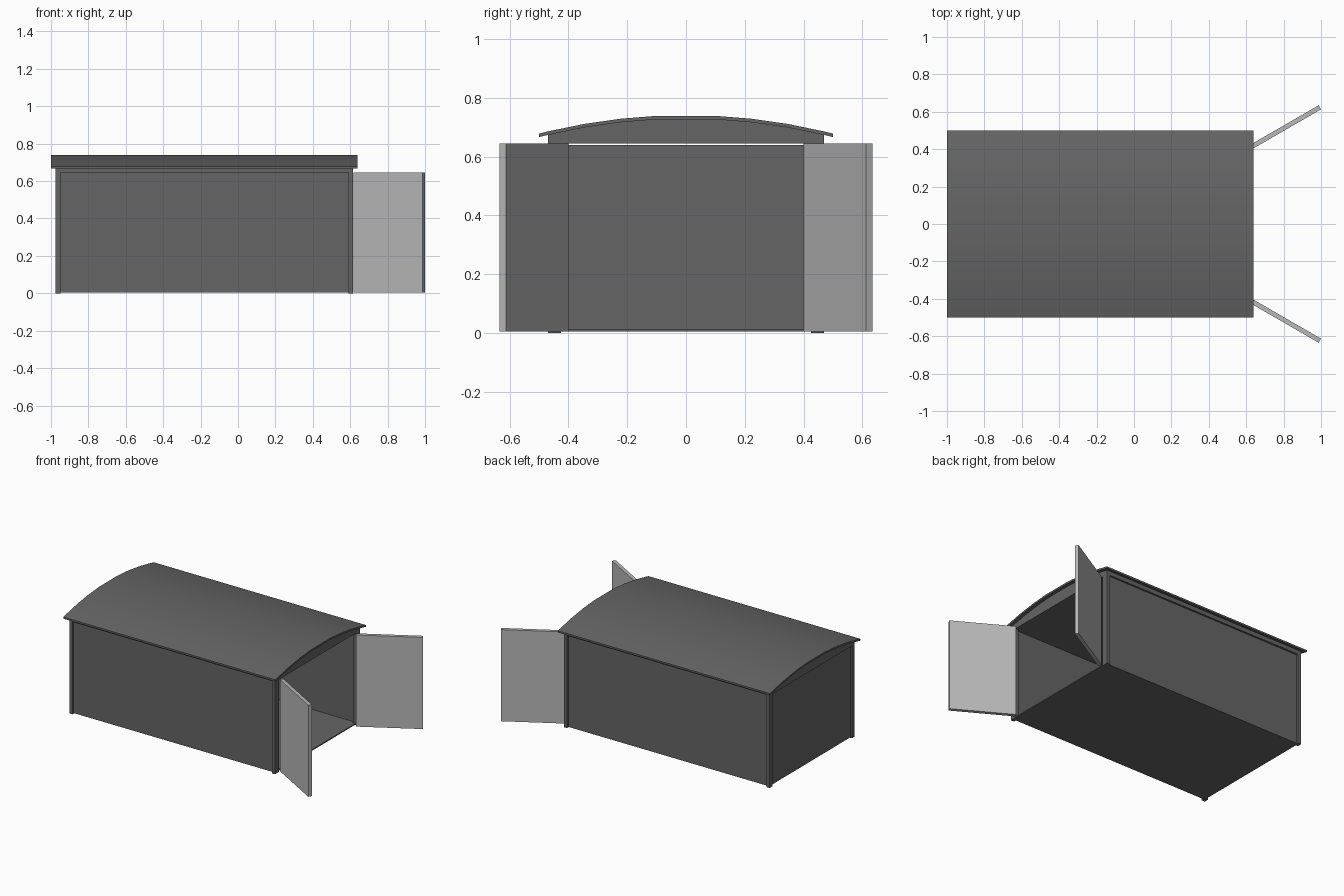
import bpy, bmesh, math
from mathutils import Matrix, Vector

cube = bpy.data.objects.get("Cube")
if cube:
    bpy.data.objects.remove(cube, do_unlink=True)


def material(name, value):
    m = bpy.data.materials.new(name)
    m.use_nodes = True
    col = (value, value, value, 1)
    m.diffuse_color = col
    m.node_tree.nodes["Principled BSDF"].inputs["Base Color"].default_value = col
    return m


dark = material("dark grey", 0.13)
light = material("light grey", 0.48)


def finish(name, bm, mat):
    bmesh.ops.recalc_face_normals(bm, faces=bm.faces)
    mesh = bpy.data.meshes.new(name)
    bm.to_mesh(mesh)
    bm.free()
    mesh.materials.append(mat)
    ob = bpy.data.objects.new(name, mesh)
    bpy.context.collection.objects.link(ob)
    return ob


def box(name, lo, hi, mat=dark):
    lo, hi = Vector(lo), Vector(hi)
    bm = bmesh.new()
    bmesh.ops.create_cube(bm, size=1)
    bmesh.ops.scale(bm, vec=hi - lo, verts=bm.verts)
    bmesh.ops.translate(bm, vec=(lo + hi) / 2, verts=bm.verts)
    return finish(name, bm, mat)


def extrude_x(name, outline, x0, x1, mat=dark):
    """Sweep a (y, z) outline along x."""
    bm = bmesh.new()
    face = bm.faces.new([bm.verts.new((x0, y, z)) for y, z in outline])
    ext = bmesh.ops.extrude_face_region(bm, geom=[face])
    moved = [v for v in ext["geom"] if isinstance(v, bmesh.types.BMVert)]
    bmesh.ops.translate(bm, vec=(x1 - x0, 0, 0), verts=moved)
    return finish(name, bm, mat)


X0, X1, Y = -0.975, 0.615, 0.47      # body extents
WALL_TOP = 0.645
RADIUS, CREST = 2.02, 0.741          # roof curve


def roof_z(y):
    return CREST - RADIUS + math.sqrt(RADIUS ** 2 - y ** 2)


# Curved roof sheet with overhanging eaves
half = [0.1, 0.22, 0.345, 0.47, 0.5]
ys = [-y for y in reversed(half)] + half
top = [(y, roof_z(y)) for y in ys]
under = [(y, z - 0.012) for y, z in reversed(top)]
roof = extrude_x("roof", top + under, -1.0, 0.64)

# Ceiling block whose ends form the gables
gable = [(y, roof_z(y) - 0.011) for y in ys[1:-1]]
extrude_x("gable_block", gable + [(Y, WALL_TOP), (-Y, WALL_TOP)], X0, X1)

# Floor and closed end wall
box("floor", (X0 + 0.012, -0.455, 0.004), (X1 - 0.005, 0.455, 0.012))
box("end_wall", (X0 + 0.012, -0.455, 0.004), (X0 + 0.027, 0.455, 0.64))

for s, side in ((-1, "right"), (1, "left")):
    def span(a, b):
        return min(s * a, s * b), max(s * a, s * b)

    # Recessed side wall
    a, b = span(0.44, 0.457)
    box(f"{side}_wall", (X0 + 0.012, a, 0.004), (X1 - 0.012, b, WALL_TOP))

    # Corner posts
    a, b = span(0.425, Y)
    box(f"{side}_door_post", (X1 - 0.025, a, 0), (X1, b, WALL_TOP))
    a, b = span(0.44, Y)
    box(f"{side}_end_post", (X0, a, 0), (X0 + 0.025, b, WALL_TOP))

    # Open door, swung out from its hinge
    a, b = span(0, 0.025)
    door = box(f"{side}_door", (0, a, 0.005), (0.426, b, WALL_TOP), light)
    door.data.transform(Matrix.Translation((0.631, s * 0.4, 0))
                        @ Matrix.Rotation(s * math.radians(30), 4, "Z"))

# Soften the roof curve while keeping the eaves crisp
bpy.ops.object.select_all(action="DESELECT")
roof.select_set(True)
bpy.context.view_layer.objects.active = roof
bpy.ops.object.shade_smooth_by_angle(angle=math.radians(30))
